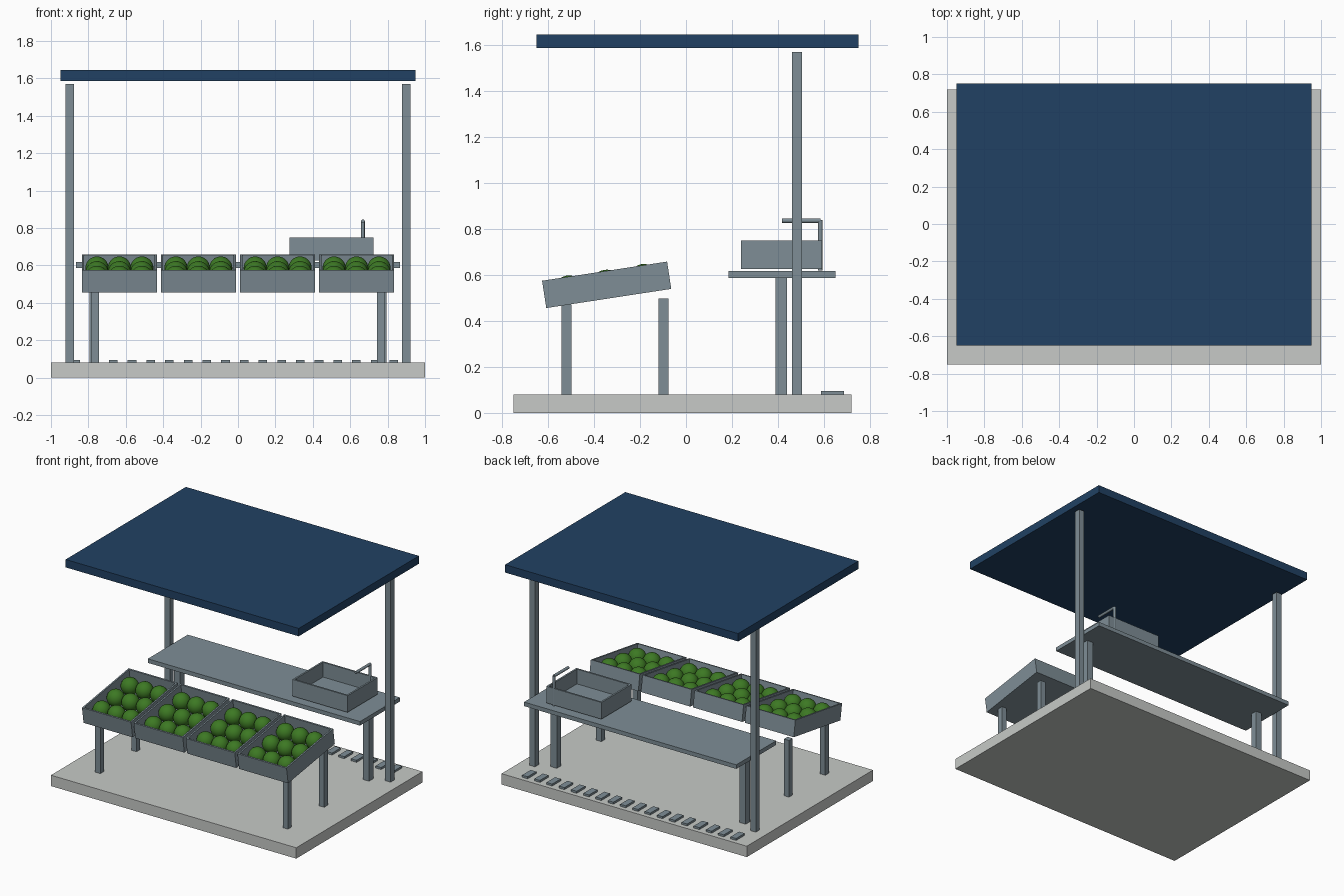
import bpy, bmesh, math
from mathutils import Matrix, Vector

if "Cube" in bpy.data.objects:
    bpy.data.objects.remove(bpy.data.objects["Cube"])


def material(name, rgb):
    m = bpy.data.materials.new(name)
    m.diffuse_color = (*rgb, 1)
    m.use_nodes = True
    m.node_tree.nodes["Principled BSDF"].inputs["Base Color"].default_value = m.diffuse_color
    return m


STEEL = material("steel grey", (0.21, 0.27, 0.305))
STONE = material("pale concrete", (0.57, 0.59, 0.57))
NAVY = material("navy canopy", (0.015, 0.053, 0.125))
GREEN = material("fruit green", (0.046, 0.19, 0.017))


def finish(bm, name, mat, matrix=Matrix()):
    me = bpy.data.meshes.new(name)
    bm.to_mesh(me)
    bm.free()
    me.materials.append(mat)
    ob = bpy.data.objects.new(name, me)
    ob.matrix_world = matrix
    bpy.context.collection.objects.link(ob)
    return ob


def cuboid(lo, hi):
    lo, hi = Vector(lo), Vector(hi)
    bm = bmesh.new()
    bmesh.ops.create_cube(bm, size=1, matrix=Matrix.Translation((lo + hi) / 2)
                          @ Matrix.Diagonal((*(hi - lo), 1)))
    return bm


def box(name, mat, lo, hi):
    return finish(cuboid(lo, hi), name, mat)


def open_box(name, mat, lo, hi, wall, floor, matrix=Matrix()):
    """Tray: the top face is inset, then pushed down to the floor."""
    bm = cuboid(lo, hi)
    bm.normal_update()
    top = max(bm.faces, key=lambda f: f.calc_center_median().z)
    bmesh.ops.inset_region(bm, faces=[top], thickness=wall)
    new = bmesh.ops.extrude_face_region(bm, geom=[top])["geom"]
    if top.is_valid:
        bmesh.ops.delete(bm, geom=[top], context='FACES_ONLY')
    verts = [g for g in new if isinstance(g, bmesh.types.BMVert)]
    bmesh.ops.translate(bm, verts=verts, vec=(0, 0, lo[2] + floor - hi[2]))
    bmesh.ops.recalc_face_normals(bm, faces=bm.faces)
    return finish(bm, name, mat, matrix)


def rod(name, a, b, r):
    a, b = Vector(a), Vector(b)
    bm = bmesh.new()
    rot = (b - a).to_track_quat('Z', 'Y').to_matrix().to_4x4()
    bmesh.ops.create_cone(bm, cap_ends=True, segments=16, radius1=r, radius2=r,
                          depth=(b - a).length,
                          matrix=Matrix.Translation((a + b) / 2) @ rot)
    for f in bm.faces:
        f.smooth = len(f.verts) == 4
    return finish(bm, name, STEEL)


# Floor slab and canopy
box("floor_slab", STONE, (-1, -0.75, 0), (1, 0.72, 0.08))
box("canopy", NAVY, (-0.95, -0.65, 1.587), (0.95, 0.75, 1.645))

# Canopy posts, counter legs and crate stand legs
for s in (-1, 1):
    def leg(name, x, y, w, top):
        box(name, STEEL, (s * x - w / 2, y - w / 2, 0.08),
            (s * x + w / 2, y + w / 2, top))
    leg("canopy_post", 0.9, 0.482, 0.044, 1.57)
    leg("counter_leg", 0.77, 0.415, 0.05, 0.587)
    leg("front_stand_leg", 0.765, -0.52, 0.042, 0.472)
    leg("rear_stand_leg", 0.765, -0.098, 0.042, 0.497)

# Counter with wash basin and tap
box("counter_top", STEEL, (-0.865, 0.185, 0.587), (0.865, 0.65, 0.617))
open_box("basin", STEEL, (0.275, 0.24, 0.626), (0.725, 0.592, 0.749), 0.018, 0.014)
rod("tap_riser", (0.668, 0.584, 0.62), (0.668, 0.584, 0.838), 0.01)
rod("tap_spout", (0.668, 0.584, 0.836), (0.668, 0.417, 0.836), 0.01)

# Tilted crates, each holding three by three round fruit
for cx in (-0.634, -0.212, 0.212, 0.634):
    tilt = Matrix.Translation((cx, -0.345, 0.557)) @ Matrix.Rotation(0.152, 4, 'X')
    open_box("crate", STEEL, (-0.2, -0.275, -0.06), (0.2, 0.275, 0.06),
             0.016, 0.012, tilt)
    bm = bmesh.new()
    for i in (-1, 0, 1):
        for j in (-1, 0, 1):
            bmesh.ops.create_uvsphere(
                bm, u_segments=24, v_segments=14, radius=0.062,
                matrix=Matrix.Translation((i * 0.12, j * 0.165, 0.004)))
    for f in bm.faces:
        f.smooth = True
    finish(bm, "fruit", GREEN, tilt)

# Row of drain slats along the back edge
for k in range(18):
    x = -0.867 + 0.1 * k
    box("drain_slat", STEEL, (x - 0.023, 0.587, 0.08), (x + 0.023, 0.687, 0.095))
